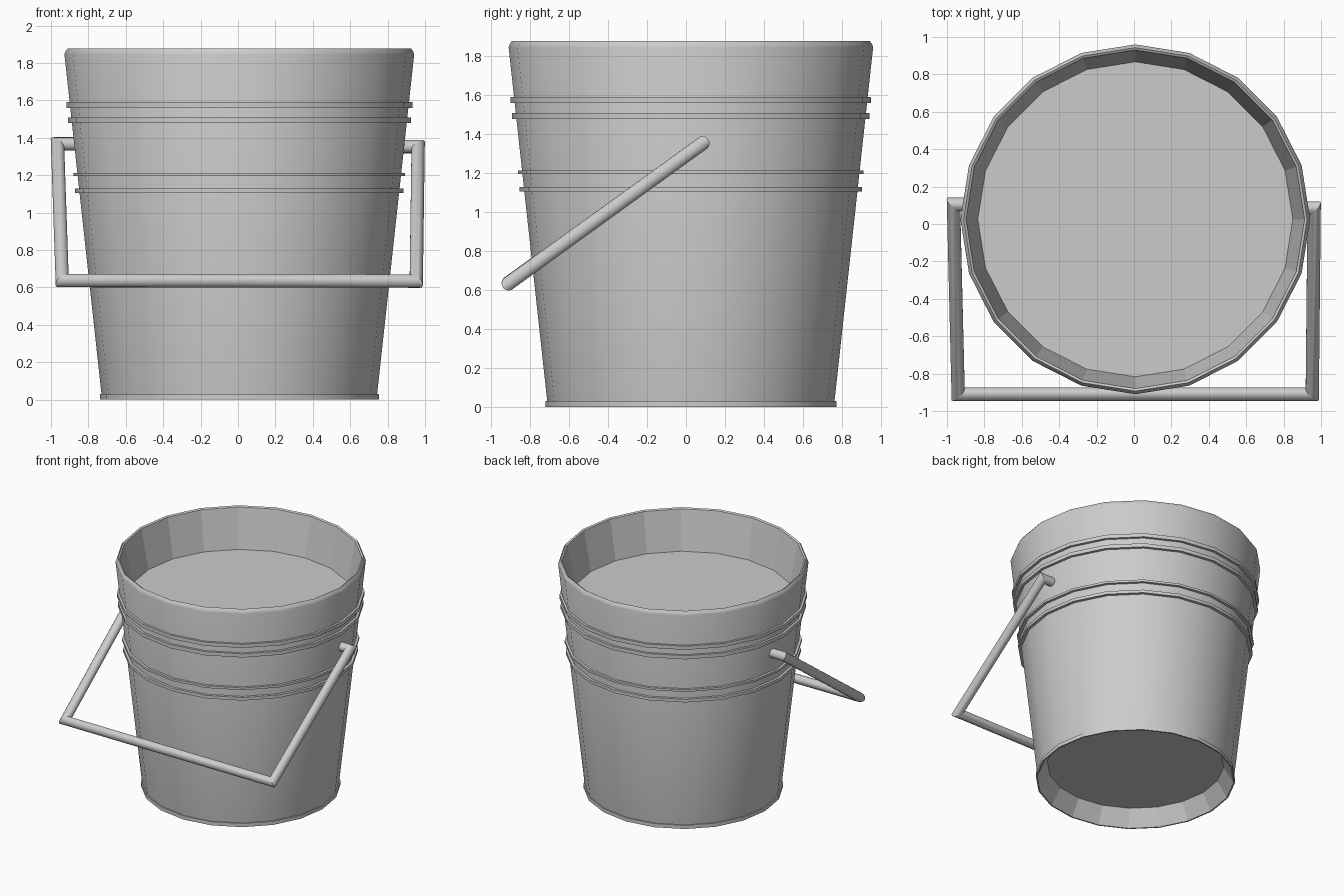
import bpy, bmesh, math
from mathutils import Vector

cube = bpy.data.objects.get("Cube")
if cube:
    bpy.data.objects.remove(cube, do_unlink=True)

SIDES = 20
CENTRE = Vector((0.007, 0.025, 0))

metal = bpy.data.materials.new("grey metal")
metal.use_nodes = True
GREY = (0.6, 0.6, 0.6, 1)
metal.diffuse_color = GREY
metal.node_tree.nodes["Principled BSDF"].inputs["Base Color"].default_value = GREY


def finish(name, bm):
    bmesh.ops.recalc_face_normals(bm, faces=bm.faces)
    mesh = bpy.data.meshes.new(name)
    bm.to_mesh(mesh)
    bm.free()
    mesh.materials.append(metal)
    ob = bpy.data.objects.new(name, mesh)
    bpy.context.collection.objects.link(ob)
    bpy.ops.object.select_all(action='DESELECT')
    ob.select_set(True)
    bpy.context.view_layer.objects.active = ob
    bpy.ops.object.shade_smooth_by_angle(angle=math.radians(25))
    return ob


def bridge(bm, a, b):
    n = len(a)
    for i in range(n):
        j = (i + 1) % n
        bm.faces.new((a[i], a[j], b[j], b[i]))


def lathe(name, profile, closed=False):
    """Turn (radius, height) points; ends are capped unless the profile is closed."""
    bm = bmesh.new()
    rings = []
    for r, z in profile:
        turn = [math.tau * i / SIDES for i in range(SIDES)]
        rings.append([bm.verts.new(CENTRE + Vector((r * math.cos(t), r * math.sin(t), z)))
                      for t in turn])
    for a, b in zip(rings, rings[1:]):
        bridge(bm, a, b)
    if closed:
        bridge(bm, rings[-1], rings[0])
    else:
        bm.faces.new(rings[0])
        bm.faces.new(rings[-1])
    return finish(name, bm)


def mitred_tube(name, points, radius, sides=16):
    """Round bar along a path with sharp mitred corners."""
    pts = [Vector(p) for p in points]
    dirs = [(b - a).normalized() for a, b in zip(pts, pts[1:])]
    bm = bmesh.new()
    u = dirs[0].orthogonal().normalized()
    v = dirs[0].cross(u)
    section = [radius * (u * math.cos(math.tau * i / sides) + v * math.sin(math.tau * i / sides))
               for i in range(sides)]
    ring = [pts[0] + s for s in section]
    rings = [ring]
    for k, d in enumerate(dirs):
        following = dirs[min(k + 1, len(dirs) - 1)]
        plane = (d + following).normalized()
        ring = [p + d * ((pts[k + 1] - p).dot(plane) / d.dot(plane)) for p in ring]
        rings.append(ring)
    rings = [[bm.verts.new(p) for p in r] for r in rings]
    for a, b in zip(rings, rings[1:]):
        bridge(bm, a, b)
    bm.faces.new(rings[0])
    bm.faces.new(rings[-1])
    return finish(name, bm)


# Bucket: recessed underside, foot lip, tapered wall, rim, inner wall, inner surface
bucket = lathe("bucket", [
    (0.66, 0.13), (0.735, 0.0), (0.746, 0.0), (0.746, 0.03), (0.737, 0.03),
    (0.935, 1.845), (0.93, 1.86), (0.918, 1.878), (0.905, 1.87), (0.842, 1.55)])

# Inner walls keep their flat facets
for p in bucket.data.polygons:
    if p.normal.dot(p.center - CENTRE - Vector((0, 0, p.center.z))) < 0:
        p.use_smooth = False

# Raised hoops in two pairs
hoops = {"upper_hoop_1": (1.56, 1.59, 0.925), "upper_hoop_2": (1.478, 1.508, 0.917),
         "lower_hoop_1": (1.195, 1.213, 0.886), "lower_hoop_2": (1.105, 1.13, 0.878)}
for name, (low, high, r) in hoops.items():
    lathe(name, [(r - 0.04, low), (r, low), (r, high), (r - 0.04, high)], closed=True)

# Swung-down handle with pivot stubs
mitred_tube("handle", [
    (-0.85, 0.105, 1.367), (-0.965, 0.105, 1.367), (-0.94, -0.91, 0.637),
    (0.953, -0.91, 0.634), (0.963, 0.085, 1.353), (0.85, 0.085, 1.353)], 0.036)
